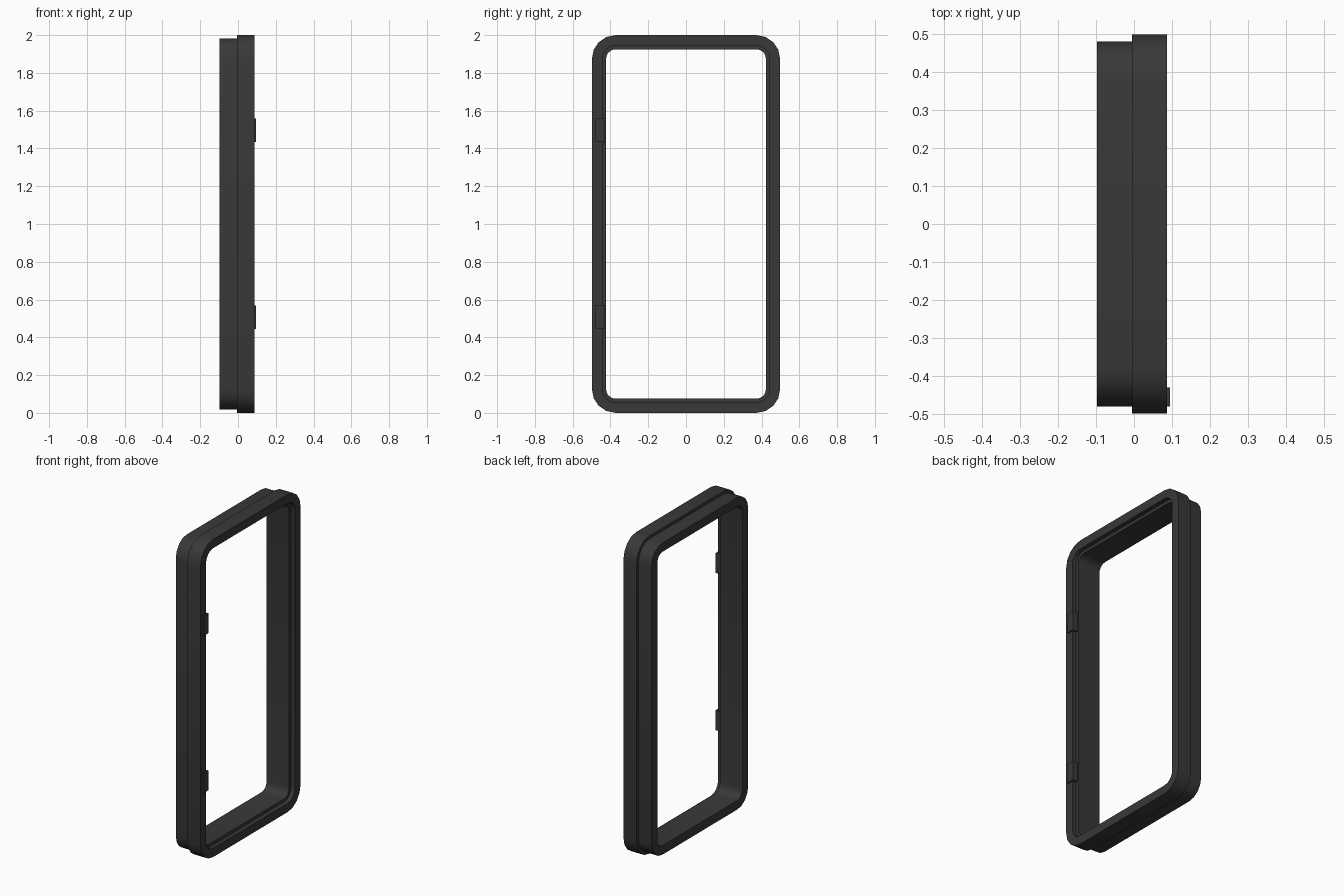
import bpy, bmesh, math

if "Cube" in bpy.data.objects:
    bpy.data.objects.remove(bpy.data.objects["Cube"])

dark = bpy.data.materials.new("dark_grey")
dark.diffuse_color = (0.04, 0.04, 0.04, 1)
dark.use_nodes = True
dark.node_tree.nodes["Principled BSDF"].inputs["Base Color"].default_value = dark.diffuse_color

HALF_W, HALF_H, RADIUS, SEGS = 0.498, 1.0, 0.125, 4


def outline(inset):
    """Rounded rectangle in y/z, inset from the outer edge."""
    r = RADIUS - inset
    cy, cz = HALF_W - RADIUS, HALF_H - RADIUS
    pts = []
    for k, (sy, sz) in enumerate(((1, 1), (-1, 1), (-1, -1), (1, -1))):
        for i in range(SEGS + 1):
            a = math.pi / 2 * (k + i / SEGS)
            pts.append((sy * cy + r * math.cos(a), 1 + sz * cz + r * math.sin(a)))
    return pts


def finish(name, bm):
    bmesh.ops.recalc_face_normals(bm, faces=bm.faces)
    mesh = bpy.data.meshes.new(name)
    bm.to_mesh(mesh)
    bm.free()
    mesh.materials.append(dark)
    ob = bpy.data.objects.new(name, mesh)
    bpy.context.collection.objects.link(ob)
    return ob


# Frame: stepped cross-section (inset, x) swept round the outline
profile = [(0, -0.005), (0, 0.087), (0.055, 0.087), (0.055, 0.06),
           (0.075, 0.06), (0.075, -0.097), (0.018, -0.097), (0.018, -0.005)]
bm = bmesh.new()
loops = [[bm.verts.new((x, y, z)) for y, z in outline(d)] for d, x in profile]
for p, loop in enumerate(loops):
    other = loops[(p + 1) % len(loops)]
    for i in range(len(loop)):
        j = (i + 1) % len(loop)
        bm.faces.new((loop[i], loop[j], other[j], other[i]))
frame = finish("door_frame", bm)
bpy.context.view_layer.objects.active = frame
frame.select_set(True)
bpy.ops.object.shade_smooth_by_angle(angle=math.radians(30))

# Hinge plates on the front face
for name, z in (("lower_hinge_plate", 0.507), ("upper_hinge_plate", 1.497)):
    bm = bmesh.new()
    bmesh.ops.create_cube(bm, size=1)
    bmesh.ops.scale(bm, vec=(0.035, 0.05, 0.125), verts=bm.verts)
    bmesh.ops.translate(bm, vec=(0.0775, -0.455, z), verts=bm.verts)
    finish(name, bm)
